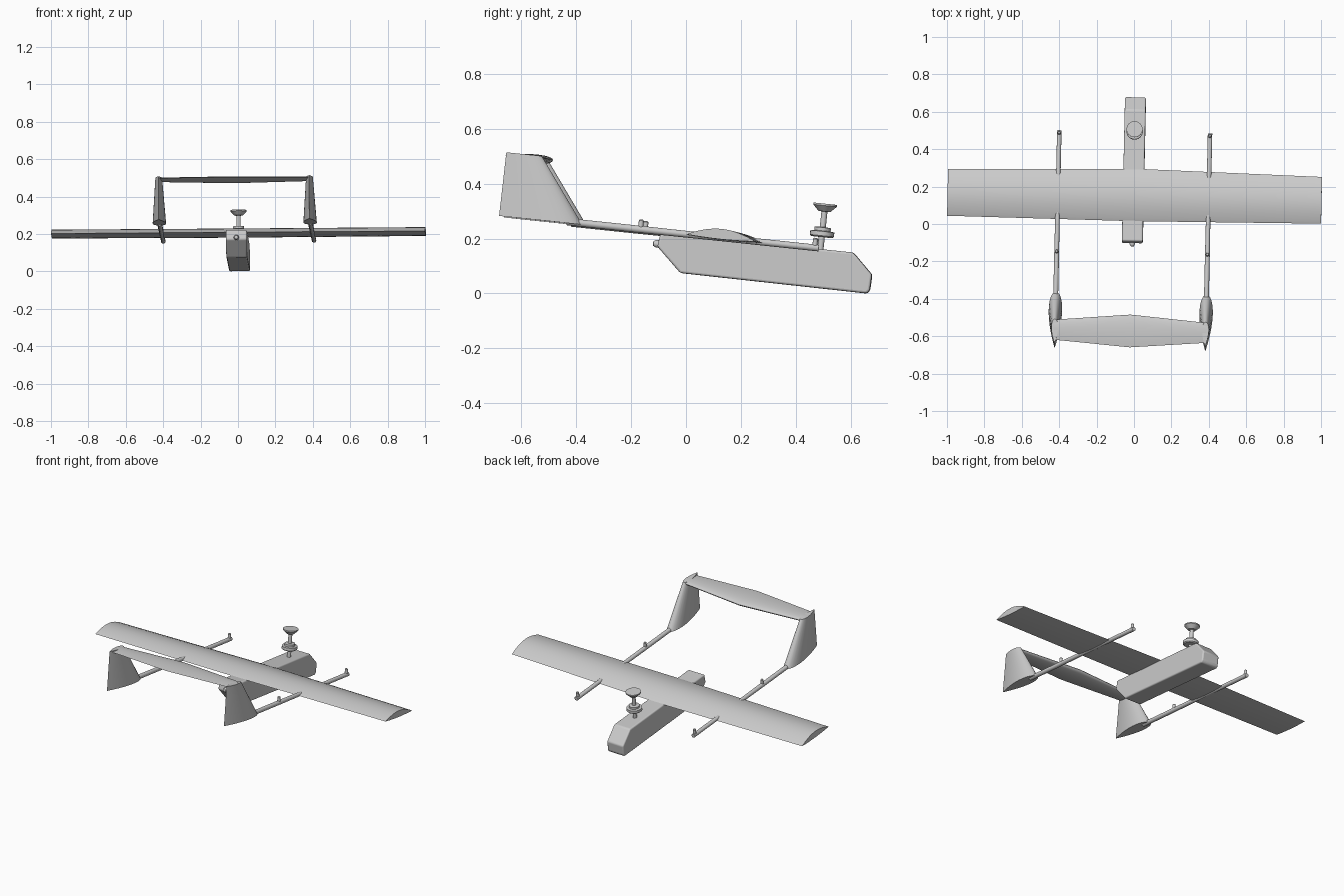
import bpy, bmesh, math
from mathutils import Matrix, Vector

cube = bpy.data.objects.get("Cube")
if cube:
    bpy.data.objects.remove(cube, do_unlink=True)

grey = bpy.data.materials.new("plain_grey")
grey.use_nodes = True
COLOUR = (0.6, 0.6, 0.6, 1)
grey.diffuse_color = COLOUR
grey.node_tree.nodes["Principled BSDF"].inputs["Base Color"].default_value = COLOUR

# Attitude of the whole airframe: slightly nose-down, yawed and rolled
ATTITUDE = (Matrix.Translation((0, 0, 0.2))
            @ Matrix.Rotation(math.radians(-1.25), 4, 'Z')
            @ Matrix.Rotation(math.radians(-6), 4, 'X')
            @ Matrix.Rotation(math.radians(-0.4), 4, 'Y'))
CENTRE = -0.007
BOOM_X = 0.403


def finish(name, bm, bevel=0, angle=35):
    bmesh.ops.recalc_face_normals(bm, faces=bm.faces)
    mesh = bpy.data.meshes.new(name)
    bm.to_mesh(mesh)
    bm.free()
    mesh.materials.append(grey)
    obj = bpy.data.objects.new(name, mesh)
    bpy.context.collection.objects.link(obj)
    obj.matrix_world = ATTITUDE
    if bevel:
        mod = obj.modifiers.new("rounded_edges", 'BEVEL')
        mod.width = bevel
        mod.segments = 4
        mod.limit_method = 'ANGLE'
        mod.angle_limit = math.radians(20)
    bpy.ops.object.select_all(action='DESELECT')
    obj.select_set(True)
    bpy.context.view_layer.objects.active = obj
    bpy.ops.object.shade_smooth_by_angle(angle=math.radians(angle))
    return obj


def loft(name, loops, **kw):
    """Skin a row of equal point loops and cap both ends."""
    bm = bmesh.new()
    rings = [[bm.verts.new(p) for p in loop] for loop in loops]
    n = len(rings[0])
    for a, b in zip(rings, rings[1:]):
        for i in range(n):
            j = (i + 1) % n
            bm.faces.new((a[i], a[j], b[j], b[i]))
    bm.faces.new(rings[0])
    bm.faces.new(rings[-1])
    return finish(name, bm, **kw)


def arch(s):
    return math.sin(math.pi * s) ** 0.9


def teardrop(s):
    return 2.6 * math.sqrt(s) * (1 - s)


def foil(front, rear, upper, lower, shape, steps=14):
    """Closed section as (y, offset) pairs, from nose over the top to tail and back."""
    pts = []
    for i in range(2 * steps):
        k = i if i <= steps else 2 * steps - i
        s = (1 - math.cos(math.pi * k / steps)) / 2
        h = shape(s) if 0 < k < steps else 0
        pts.append((front + (rear - front) * s, h * (upper if i <= steps else -lower)))
    return pts


def lathe(name, profile, origin, axis='Z', sides=24):
    """Spin (radius, height) pairs about an axis through origin."""
    loops = []
    for r, h in profile:
        ring = []
        for i in range(sides):
            a = math.tau * i / sides
            u, v = r * math.cos(a), r * math.sin(a)
            p = (u, v, h) if axis == 'Z' else (u, h, v)
            ring.append(Vector(origin) + Vector(p))
        loops.append(ring)
    return loft(name, loops)


# Main wing: arched top, nearly flat underside, slight taper
wing = []
for x, front, rear in ((-1, 0.273, 0.022), (0, 0.296, 0.014), (1, 0.273, 0.022)):
    wing.append([(x, y, 0.011 + o) for y, o in foil(front, rear, 0.033, 0.005, arch)])
loft("main_wing", wing)

# Fuselage pod: side profile given width, with rounded edges
side = [(-0.093, 0.012), (-0.1, -0.04), (-0.007, -0.127), (0.676, -0.13),
        (0.686, -0.118), (0.688, -0.06), (0.612, 0.013)]
loft("fuselage", [[(CENTRE + x, y, z) for y, z in side] for x in (-0.056, 0.056)],
     bevel=0.014)

# Tail hub behind the pod
lathe("tail_hub", [(0.014, -0.09), (0.014, -0.106), (0.009, -0.116), (0.004, -0.118)],
      (CENTRE, 0, -0.03), 'Y')

# Antenna on the nose: post, disc and flared cup
lathe("antenna", [(0.011, 0.0), (0.011, 0.057), (0.038, 0.057), (0.044, 0.062),
                  (0.044, 0.078), (0.03, 0.08), (0.03, 0.092), (0.011, 0.094),
                  (0.011, 0.15), (0.022, 0.151), (0.043, 0.172), (0.043, 0.179)],
      (CENTRE, 0.491, 0))

# Tailplane bridging the two fins
tail = []
for x, front, rear, thick in ((-0.41, -0.548, -0.655, 0.011), (0, -0.512, -0.688, 0.017),
                              (0.41, -0.548, -0.655, 0.011)):
    tail.append([(CENTRE + x, y, 0.234 + o)
                 for y, o in foil(front, rear, thick * 0.8, thick * 1.2, teardrop)])
loft("tailplane", tail)

# Booms, their small pegs and the swept fins on each side
for label, sign in (("left", 1), ("right", -1)):
    x = CENTRE + sign * BOOM_X
    lathe(label + "_boom", [(0.012, 0.493), (0.012, 0.05), (0.013, -0.2), (0.013, -0.43)],
          (x, 0, 0.014), 'Y')
    for place, y in (("front", 0.478), ("rear", -0.16)):
        lathe(f"{label}_{place}_peg", [(0.009, 0.014), (0.009, 0.046), (0.006, 0.05)],
              (x, y, 0), sides=16)
    fin = []
    for z, front, rear, half in ((0.009, -0.372, -0.677, 0.036),
                                 (0.242, -0.545, -0.675, 0.018)):
        fin.append([(x + o, y, z) for y, o in foil(front, rear, half, half, teardrop)])
    loft(label + "_fin", fin)
